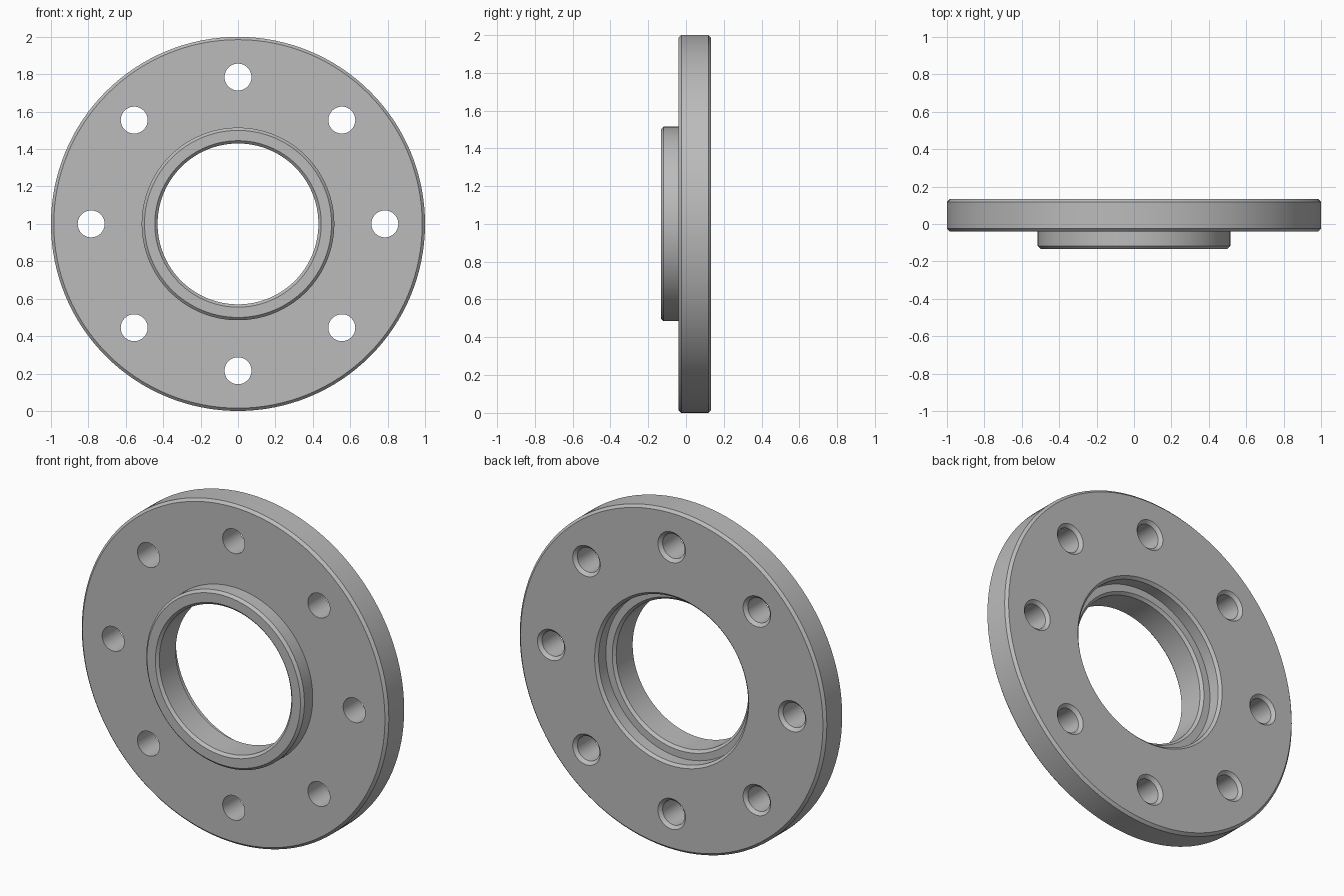
import bpy, bmesh
from math import cos, sin, pi, tau
from mathutils import Vector

cube = bpy.data.objects.get("Cube")
if cube:
    bpy.data.objects.remove(cube, do_unlink=True)

CHAMFER = 0.015
FRONT, FACE, BACK = -0.133, -0.04, 0.133
OUTER, HUB, BORE, RECESS = 1.0, 0.515, 0.43, 0.487
SHOULDER = 0.05


def lathe(bm, profile, centre, steps, closed):
    """Turn a (radius, y) profile around a y-axis through centre."""
    verts = [bm.verts.new(centre + Vector((r, y, 0))) for r, y in profile]
    pairs = list(zip(verts, verts[1:]))
    if closed:
        pairs.append((verts[-1], verts[0]))
    edges = [bm.edges.new(p) for p in pairs]
    bmesh.ops.spin(bm, geom=verts + edges, cent=centre, axis=(0, 1, 0),
                   angle=tau, steps=steps, use_merge=True)


def finish(bm, name):
    bmesh.ops.remove_doubles(bm, verts=bm.verts[:], dist=1e-5)
    bmesh.ops.recalc_face_normals(bm, faces=bm.faces[:])
    mesh = bpy.data.meshes.new(name)
    bm.to_mesh(mesh)
    bm.free()
    obj = bpy.data.objects.new(name, mesh)
    bpy.context.scene.collection.objects.link(obj)
    return obj


# Grey metal
metal = bpy.data.materials.new("grey_metal")
metal.use_nodes = True
grey = (0.5, 0.5, 0.5, 1)
metal.diffuse_color = grey
metal.node_tree.nodes["Principled BSDF"].inputs["Base Color"].default_value = grey

# Flange: disc, raised hub, bore and rear recess in one turned profile
c = CHAMFER
profile = [
    (BORE, FRONT + c), (BORE + c, FRONT),
    (HUB - c, FRONT), (HUB, FRONT + c), (HUB, FACE),
    (OUTER - c, FACE), (OUTER, FACE + c),
    (OUTER, BACK - c), (OUTER - c, BACK),
    (RECESS + c, BACK), (RECESS, BACK - c), (RECESS, SHOULDER),
    (BORE + c, SHOULDER), (BORE, SHOULDER - c),
]
bm = bmesh.new()
lathe(bm, profile, Vector((0, 0, 1)), 128, True)
flange = finish(bm, "flange")
flange.data.materials.append(metal)

# Eight bolt holes, chamfered at the back
HOLE, CIRCLE, COUNT = 0.072, 0.785, 8
flare = HOLE + 0.018
drill = [(0, FACE - 0.05), (HOLE, FACE - 0.05), (HOLE, BACK - 0.018),
         (flare, BACK), (flare, BACK + 0.05), (0, BACK + 0.05)]
bm = bmesh.new()
for i in range(COUNT):
    a = tau * i / COUNT
    lathe(bm, drill, Vector((CIRCLE * cos(a), 0, 1 + CIRCLE * sin(a))), 40, False)
cutter = finish(bm, "bolt_hole_cutter")
cutter.hide_render = True

cut = flange.modifiers.new("bolt_holes", 'BOOLEAN')
cut.operation = 'DIFFERENCE'
cut.solver = 'EXACT'
cut.object = cutter

bpy.ops.object.select_all(action='DESELECT')
flange.select_set(True)
bpy.context.view_layer.objects.active = flange
bpy.ops.object.modifier_apply(modifier=cut.name)
bpy.data.objects.remove(cutter, do_unlink=True)

# Smooth round walls, sharp chamfer edges
bpy.ops.object.shade_smooth_by_angle(angle=pi / 6)
